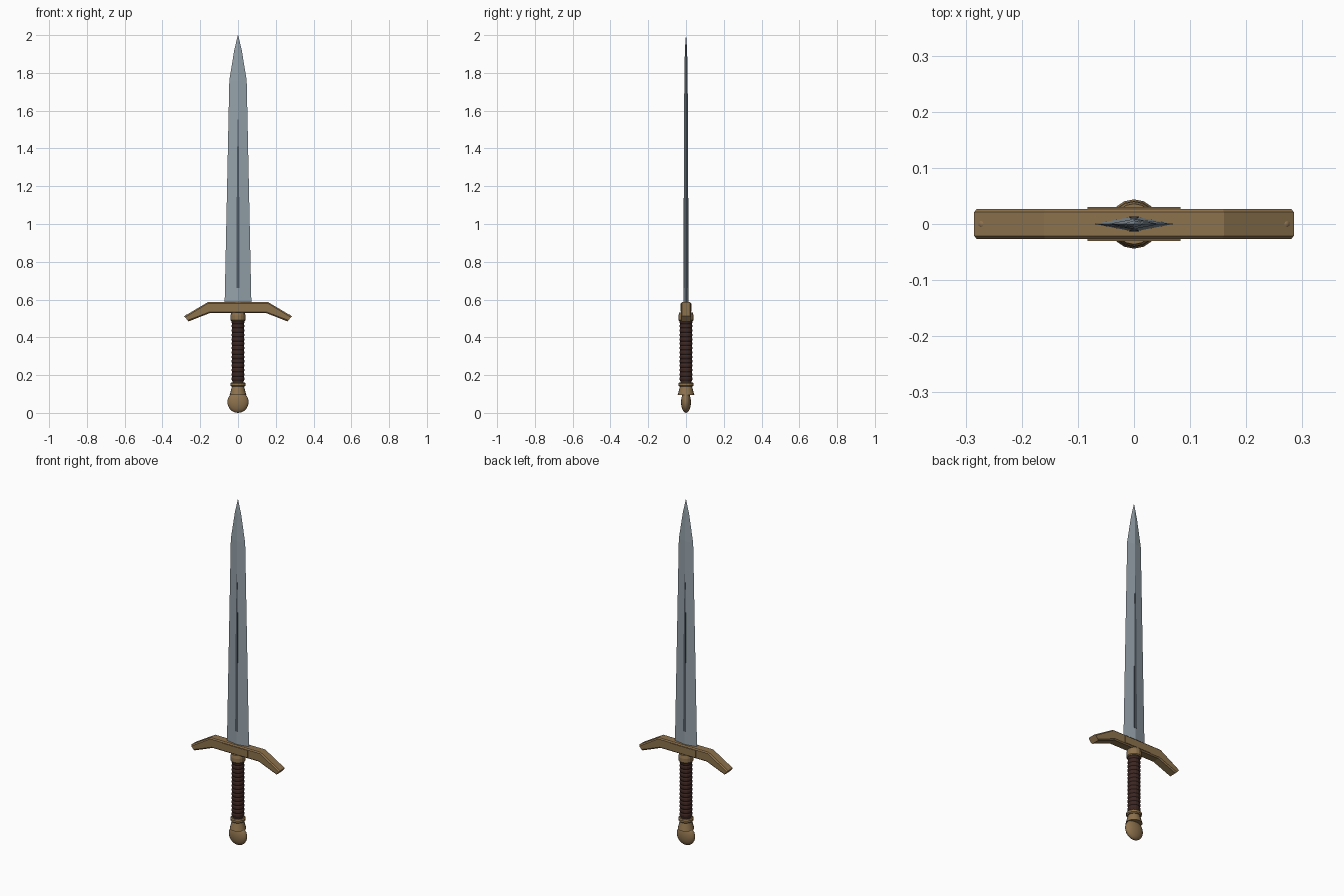
import bpy, bmesh, math

if "Cube" in bpy.data.objects:
    bpy.data.objects.remove(bpy.data.objects["Cube"])


def material(name, rgb):
    m = bpy.data.materials.new(name)
    m.diffuse_color = (*rgb, 1)
    m.use_nodes = True
    m.node_tree.nodes["Principled BSDF"].inputs["Base Color"].default_value = m.diffuse_color
    return m


STEEL = material("steel", (0.30, 0.36, 0.40))
DARK = material("dark_steel", (0.08, 0.10, 0.12))
BRASS = material("brass", (0.27, 0.17, 0.075))
LEATHER = material("leather", (0.045, 0.02, 0.016))


def loft(name, rings, mat, smooth=False):
    """Skin a list of equal-length closed rings and cap both ends."""
    bm = bmesh.new()
    vs = [[bm.verts.new(p) for p in r] for r in rings]
    n = len(rings[0])
    for a, b in zip(vs, vs[1:]):
        for i in range(n):
            bm.faces.new((a[i], a[(i + 1) % n], b[(i + 1) % n], b[i]))
    bm.faces.new(vs[0][::-1])
    bm.faces.new(vs[-1])
    bmesh.ops.remove_doubles(bm, verts=bm.verts, dist=1e-5)
    bmesh.ops.recalc_face_normals(bm, faces=bm.faces)
    me = bpy.data.meshes.new(name)
    bm.to_mesh(me)
    bm.free()
    ob = bpy.data.objects.new(name, me)
    bpy.context.collection.objects.link(ob)
    me.materials.append(mat)
    if smooth:
        bpy.ops.object.select_all(action='DESELECT')
        ob.select_set(True)
        bpy.context.view_layer.objects.active = ob
        bpy.ops.object.shade_smooth_by_angle(angle=math.radians(35))
    return ob


def lathe(name, profile, mat, n=16, smooth=False):
    rings = [[(r * math.cos(2 * math.pi * i / n), r * math.sin(2 * math.pi * i / n), z)
              for i in range(n)] for r, z in profile]
    return loft(name, rings, mat, smooth)


def ball(name, loc, scale, mat, seg=16, rings=12):
    bpy.ops.mesh.primitive_uv_sphere_add(segments=seg, ring_count=rings, radius=1, location=loc)
    ob = bpy.context.object
    ob.name, ob.scale = name, scale
    ob.data.materials.append(mat)
    bpy.ops.object.shade_smooth_by_angle(angle=math.radians(35))
    return ob


# Blade: diamond section tapering to the point
sections = [(0.57, 0.071, 0.0135), (1.76, 0.046, 0.009), (1.92, 0.02, 0.006), (2.0, 0.001, 0.0005)]
loft("blade", [[(w, 0, z), (0, t, z), (-w, 0, z), (0, -t, z)] for z, w, t in sections], STEEL)

# Fullers: narrow dark strips on both faces
for side, label in ((-1, "front"), (1, "back")):
    rings = []
    for z, w, y in ((0.66, 0.0085, 0.0137), (1.3, 0.006, 0.0113), (1.57, 0.001, 0.0103)):
        rings.append([(w, side * (y - 0.004), z), (w, side * y, z),
                      (-w, side * y, z), (-w, side * (y - 0.004), z)])
    loft("fuller_" + label, rings, DARK)


# Crossguard: drooping arms with chamfered edges
def guard_ring(x, x_low, top, bottom, h=0.027, c=0.006):
    def p(y, f):
        return (x + (x_low - x) * f, y, top + (bottom - top) * f)
    e = c / (top - bottom)
    return [p(-h + c, 0), p(h - c, 0), p(h, e), p(h, 1 - e),
            p(h - c, 1), p(-h + c, 1), p(-h, 1 - e), p(-h, e)]


arm = [(0.285, 0.262, 0.512, 0.484), (0.16, 0.148, 0.586, 0.529)]
loft("crossguard", [guard_ring(-a, -b, t, u) for a, b, t, u in arm]
     + [guard_ring(a, b, t, u) for a, b, t, u in reversed(arm)], BRASS)

# Raised plate around the middle of the guard
bpy.ops.mesh.primitive_cube_add(size=1, location=(0, 0, 0.557))
plate = bpy.context.object
plate.name, plate.scale = "guard_plate", (0.166, 0.06, 0.042)
plate.data.materials.append(BRASS)

# Studs on the guard tips
for s in (-1, 1):
    ball("guard_stud", (s * 0.269, 0, 0.512), (0.010, 0.010, 0.010), BRASS, 10, 8)

# Grip with wrapped ridges
wraps = 14
profile = [(0.030, 0.15)]
for i in range(wraps):
    z = 0.17 + i * 0.325 / wraps
    profile += [(0.0305, z), (0.0335, z + 0.006), (0.0335, z + 0.015)]
profile.append((0.0305, 0.505))
lathe("grip", profile, LEATHER)

# Collars above and below the grip
lathe("upper_collar", [(0.036, 0.487), (0.040, 0.492), (0.040, 0.515), (0.036, 0.532)], BRASS)
lathe("lower_collar", [(0.036, 0.140), (0.041, 0.145), (0.041, 0.156), (0.036, 0.161)], BRASS)

# Flared neck and flattened pommel
lathe("pommel_neck", [(0.044, 0.096), (0.031, 0.142)], BRASS, smooth=True)
ball("pommel", (0, 0, 0.057), (0.056, 0.026, 0.057), BRASS, 20, 14)
